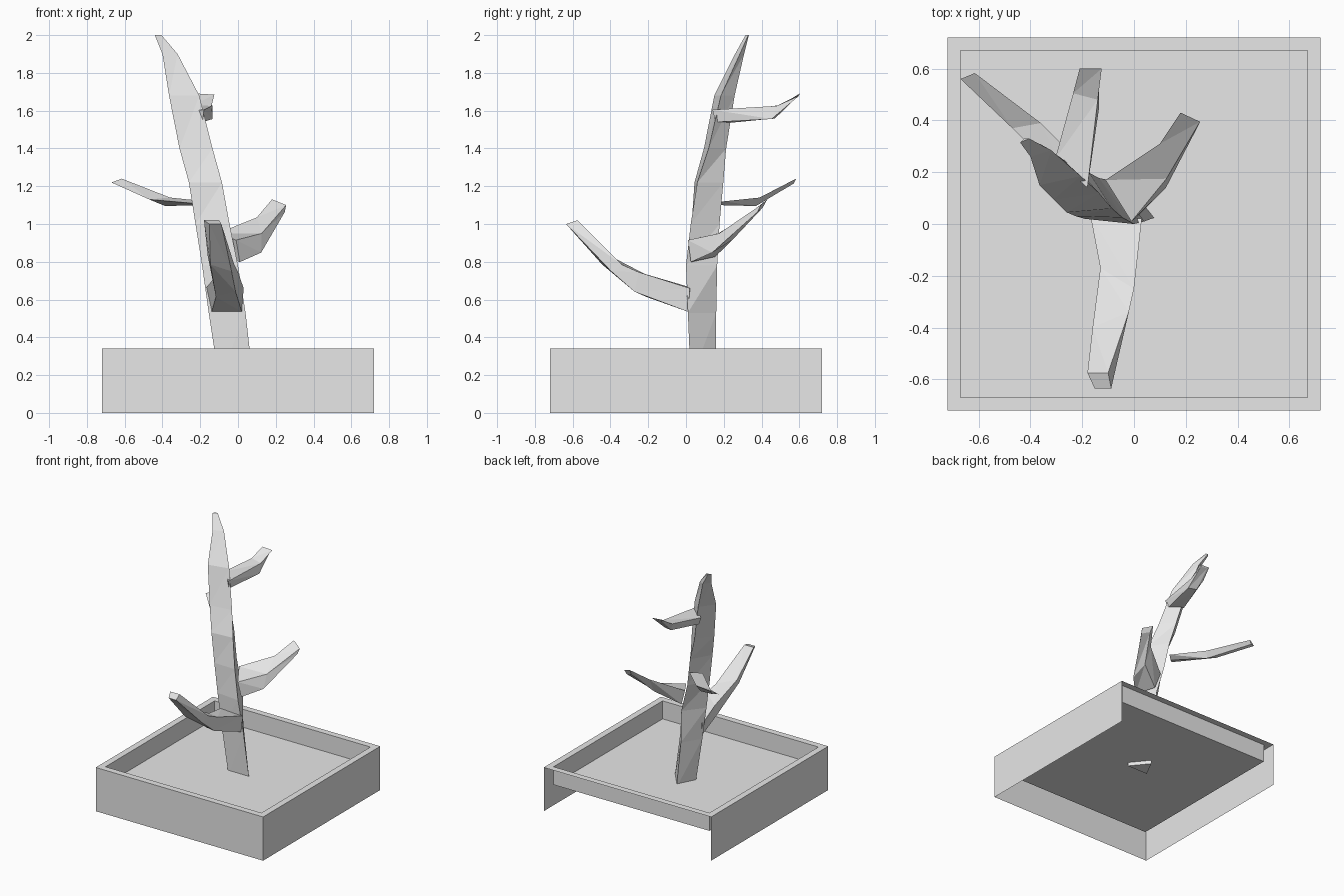
import bpy
import bmesh
from mathutils import Vector

# Remove the default cube
default_cube = bpy.data.objects.get("Cube")
if default_cube:
    bpy.data.objects.remove(default_cube, do_unlink=True)

# One plain grey for everything
grey = bpy.data.materials.new("plain_grey")
grey.use_nodes = True
grey.diffuse_color = (0.8, 0.8, 0.8, 1)
grey.node_tree.nodes["Principled BSDF"].inputs["Base Color"].default_value = grey.diffuse_color


def finish(name, bm):
    """Turn a bmesh into a flat shaded grey object."""
    mesh = bpy.data.meshes.new(name)
    bm.to_mesh(mesh)
    bm.free()
    mesh.materials.append(grey)
    obj = bpy.data.objects.new(name, mesh)
    bpy.context.collection.objects.link(obj)
    return obj


def limb(name, sections, under=0.0):
    """Loft a faceted limb.

    Each section is (left corner, right corner, offset of the keel from their middle).
    'under' is the keel width relative to the left-right width; zero gives a triangle.
    """
    bm = bmesh.new()
    rings = []
    for left, right, drop in sections:
        left, right, drop = Vector(left), Vector(right), Vector(drop)
        keel = (left + right) / 2 + drop
        half = (right - left) / 2 * under
        corners = [left, right, keel + half, keel - half] if under else [left, right, keel]
        rings.append([bm.verts.new(corner) for corner in corners])
    for lower, upper in zip(rings, rings[1:]):
        count = len(lower)
        for i in range(count):
            j = (i + 1) % count
            # Split every side into two flat triangles
            bm.faces.new((lower[i], lower[j], upper[j]))
            bm.faces.new((lower[i], upper[j], upper[i]))
    bm.faces.new(rings[0])
    bm.faces.new(rings[-1])
    bmesh.ops.recalc_face_normals(bm, faces=bm.faces)
    return finish(name, bm)


def level(z, left, right, depth, shift=0.0):
    """A horizontal trunk section whose keel points to the back."""
    return (*left, z), (*right, z), (shift, depth, 0)


def build_planter(half=0.72, height=0.34, rim=0.07, recess=0.14):
    """Thin-walled tray, open underneath and on the outside of the back."""
    bm = bmesh.new()
    bmesh.ops.create_cube(bm, size=1)
    bmesh.ops.scale(bm, vec=(2 * half, 2 * half, height), verts=bm.verts)
    bmesh.ops.translate(bm, vec=(0, 0, height / 2), verts=bm.verts)
    bm.normal_update()
    top = [f for f in bm.faces if f.normal.z > 0.5]
    open_sides = [f for f in bm.faces if f.normal.z < -0.5 or f.normal.y > 0.5]
    bmesh.ops.delete(bm, geom=open_sides, context="FACES")
    # Rim, then the recessed floor
    bmesh.ops.inset_individual(bm, faces=top, thickness=rim)
    bmesh.ops.inset_individual(bm, faces=top, thickness=0)
    bmesh.ops.translate(bm, vec=(0, 0, -recess), verts=top[0].verts)
    return finish("planter_tray", bm)


build_planter()

# Leaning three-sided trunk, tapering to a thin tip
limb("trunk", [
    level(0.17, (-0.10, 0.025), (0.08, 0.025), 0.135, -0.02),
    level(0.53, (-0.155, 0.02), (0.04, 0.01), 0.145, -0.01),
    level(0.78, (-0.19, 0.02), (0, 0), 0.155, 0.02),
    level(1.0, (-0.225, 0.03), (-0.045, 0.025), 0.15),
    level(1.22, (-0.26, 0.045), (-0.085, 0.06), 0.145),
    level(1.4, (-0.31, 0.095), (-0.135, 0.12), 0.105),
    level(1.68, (-0.365, 0.15), (-0.205, 0.185), 0.09),
    level(1.9, (-0.40, 0.26), (-0.32, 0.285), 0.035),
    level(2.0, (-0.44, 0.315), (-0.405, 0.33), 0.01),
])

# Four bent branches
limb("front_branch", [
    ((-0.17, 0.04, 0.66), (0.03, 0.02, 0.66), (0.01, -0.01, -0.125)),
    ((-0.13, -0.17, 0.71), (0, -0.25, 0.745), (0, -0.03, -0.1)),
    ((-0.16, -0.40, 0.83), (-0.02, -0.34, 0.785), (0, -0.05, -0.04)),
    ((-0.18, -0.575, 1.02), (-0.1, -0.575, 1.02), (0.02, -0.06, -0.02)),
], under=0.8)

limb("left_branch", [
    ((-0.11, 0.17, 0.95), (-0.01, 0.01, 0.915), (0.03, 0, -0.12)),
    ((0.1, 0.31, 1.035), (0.125, 0.175, 0.95), (0, -0.05, -0.11)),
    ((0.18, 0.43, 1.13), (0.255, 0.395, 1.10), (0, -0.02, -0.04)),
], under=0.8)

limb("right_branch", [
    ((-0.24, 0.14, 1.11), (-0.17, 0.2, 1.12), (0, 0, -0.015)),
    ((-0.47, 0.37, 1.13), (-0.36, 0.39, 1.14), (0.03, -0.01, -0.04)),
    ((-0.67, 0.56, 1.22), (-0.615, 0.583, 1.24), (0.01, 0, -0.015)),
])

limb("back_branch", [
    ((-0.305, 0.25, 1.6), (-0.18, 0.14, 1.605), (0.01, 0, -0.065)),
    ((-0.235, 0.505, 1.63), (-0.14, 0.48, 1.625), (0.02, -0.03, -0.07)),
    ((-0.21, 0.6, 1.69), (-0.125, 0.6, 1.685), (0, -0.005, -0.01)),
], under=0.7)
